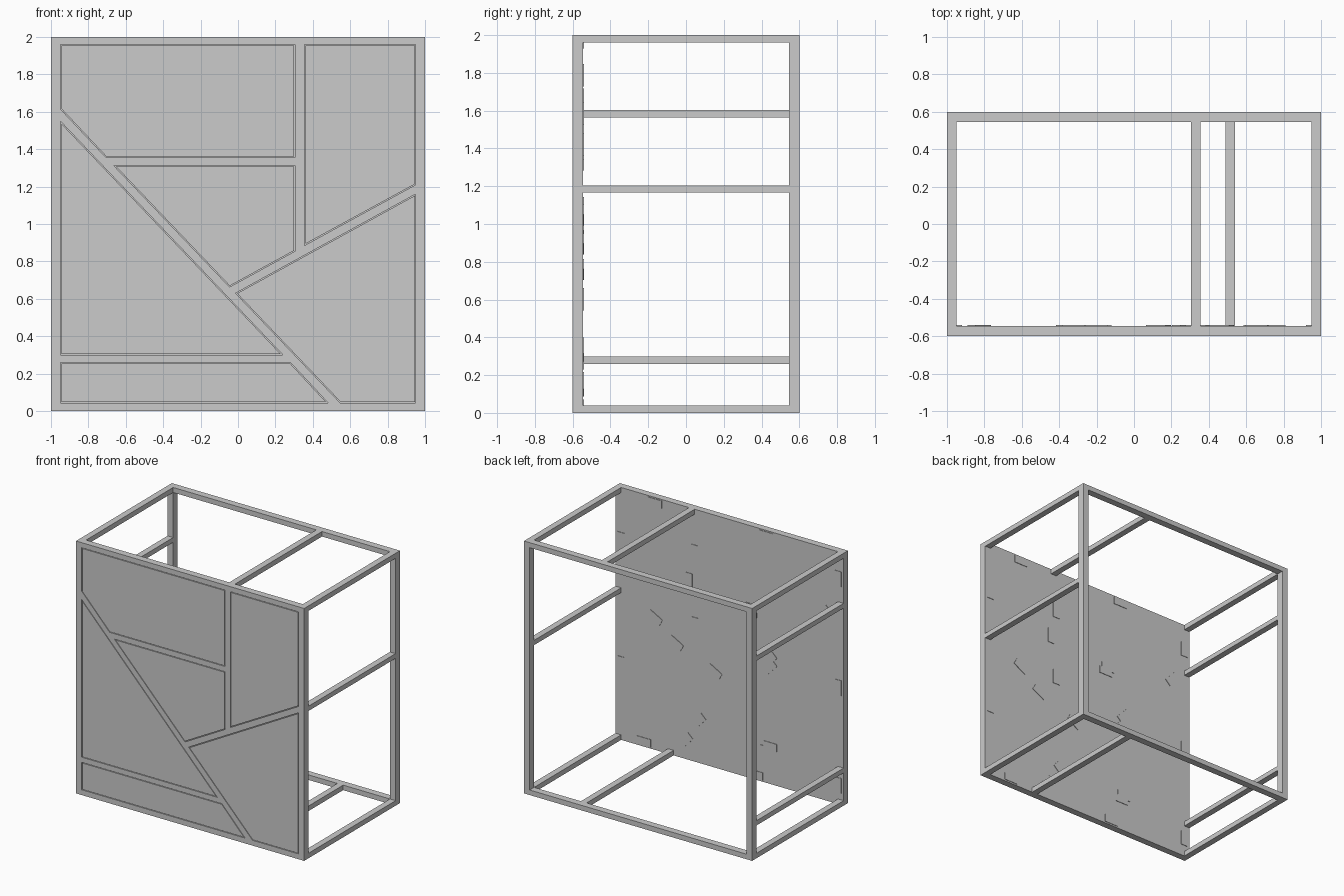
import bpy, bmesh
from mathutils import Vector

if "Cube" in bpy.data.objects:
    bpy.data.objects.remove(bpy.data.objects["Cube"])

FRONT, INNER, BACK = -0.6, -0.545, 0.6


def new_object(name, bm):
    bmesh.ops.recalc_face_normals(bm, faces=bm.faces[:])
    mesh = bpy.data.meshes.new(name)
    bm.to_mesh(mesh)
    bm.free()
    ob = bpy.data.objects.new(name, mesh)
    bpy.context.collection.objects.link(ob)
    return ob


def add_prism(bm, pts, y0, y1):
    """Extrude an x-z outline from y0 to y1."""
    face = bm.faces.new([bm.verts.new((x, y0, z)) for x, z in pts])
    res = bmesh.ops.extrude_face_region(bm, geom=[face], use_keep_orig=True)
    verts = [v for v in res["geom"] if isinstance(v, bmesh.types.BMVert)]
    bmesh.ops.translate(bm, verts=verts, vec=(0, y1 - y0, 0))


def prism(name, pts, y0, y1):
    bm = bmesh.new()
    add_prism(bm, pts, y0, y1)
    return new_object(name, bm)


def bar(name, x0, x1, y0, y1, z0, z1):
    return prism(name, [(x0, z0), (x1, z0), (x1, z1), (x0, z1)], y0, y1)


def inset(pts, d):
    """Shrink a convex outline by d on every edge."""
    c = sum((Vector(p) for p in pts), Vector((0, 0))) / len(pts)
    lines = []
    for a, b in zip(pts, pts[1:] + pts[:1]):
        a, b = Vector(a), Vector(b)
        t = (b - a).normalized()
        n = Vector((-t.y, t.x))
        if n.dot(c - a) < 0:
            n = -n
        lines.append((a + n * d, t))
    out = []
    for (p, t), (q, u) in zip(lines[-1:] + lines[:-1], lines):
        k = (q - p).cross(u) / t.cross(u)
        out.append(tuple(p + t * k))
    return out


# Outlines of the six door panels
panels = {
    "upper_left_panel": [(-.95, 1.96), (.305, 1.96), (.305, 1.355), (-.705, 1.355), (-.95, 1.615)],
    "upper_right_panel": [(.355, 1.96), (.95, 1.96), (.95, 1.21), (.355, .885)],
    "centre_panel": [(-.665, 1.313), (.305, 1.313), (.305, .855), (-.045, .663)],
    "left_panel": [(-.95, 1.55), (.24, .3), (-.95, .3)],
    "bottom_panel": [(-.95, .26), (.28, .26), (.483, .042), (-.95, .042)],
    "right_panel": [(.95, 1.16), (-.013, .63), (.548, .042), (.95, .042)],
}

# Front frame with pockets for the panels
front = bar("front_frame", -1, 1, FRONT, INNER, 0, 2)
bm = bmesh.new()
for pts in panels.values():
    add_prism(bm, pts, FRONT - 0.05, INNER - 0.01)
cutter = new_object("pocket_cutter", bm)
cutter.hide_render = True
mod = front.modifiers.new("pockets", 'BOOLEAN')
mod.operation, mod.solver, mod.object = 'DIFFERENCE', 'EXACT', cutter
bpy.context.view_layer.objects.active = front
bpy.ops.object.modifier_apply(modifier=mod.name)
bpy.data.objects.remove(cutter)

# Panels with a narrow shadow gap, and thin clips behind their edges
for name, pts in panels.items():
    prism(name, inset(pts, 0.005), FRONT, INNER - 0.01)
    for a, b in zip(pts, pts[1:] + pts[:1]):
        a, b = Vector(a), Vector(b)
        t = (b - a).normalized()
        n = Vector((-t.y, t.x)) * 0.03
        m, t = (a + b) / 2, t * 0.06
        prism("panel_clip", [m - t - n, m + t - n, m + t + n, m - t + n],
              INNER, INNER + 0.004)

# Open back frame: two posts, two rails
for s in (-1, 1):
    x0, x1 = sorted((s * 0.95, s))
    bar("back_post", x0, x1, -INNER, BACK, 0, 2)
for z in (0, 1.96):
    bar("back_rail", -.95, .95, -INNER, BACK, z, z + 0.04)

# Bars running front to back: corners, sides, top and bottom
for x, z in [(-1, 0), (.95, 0), (-1, 1.96), (.95, 1.96),
             (-1, .26), (-1, 1.565), (.95, 1.167),
             (.305, 1.96), (.49, 0)]:
    bar("depth_bar", x, x + 0.05, INNER, -INNER, z, z + 0.038 if 0 < z < 1.9 else z + 0.04)
